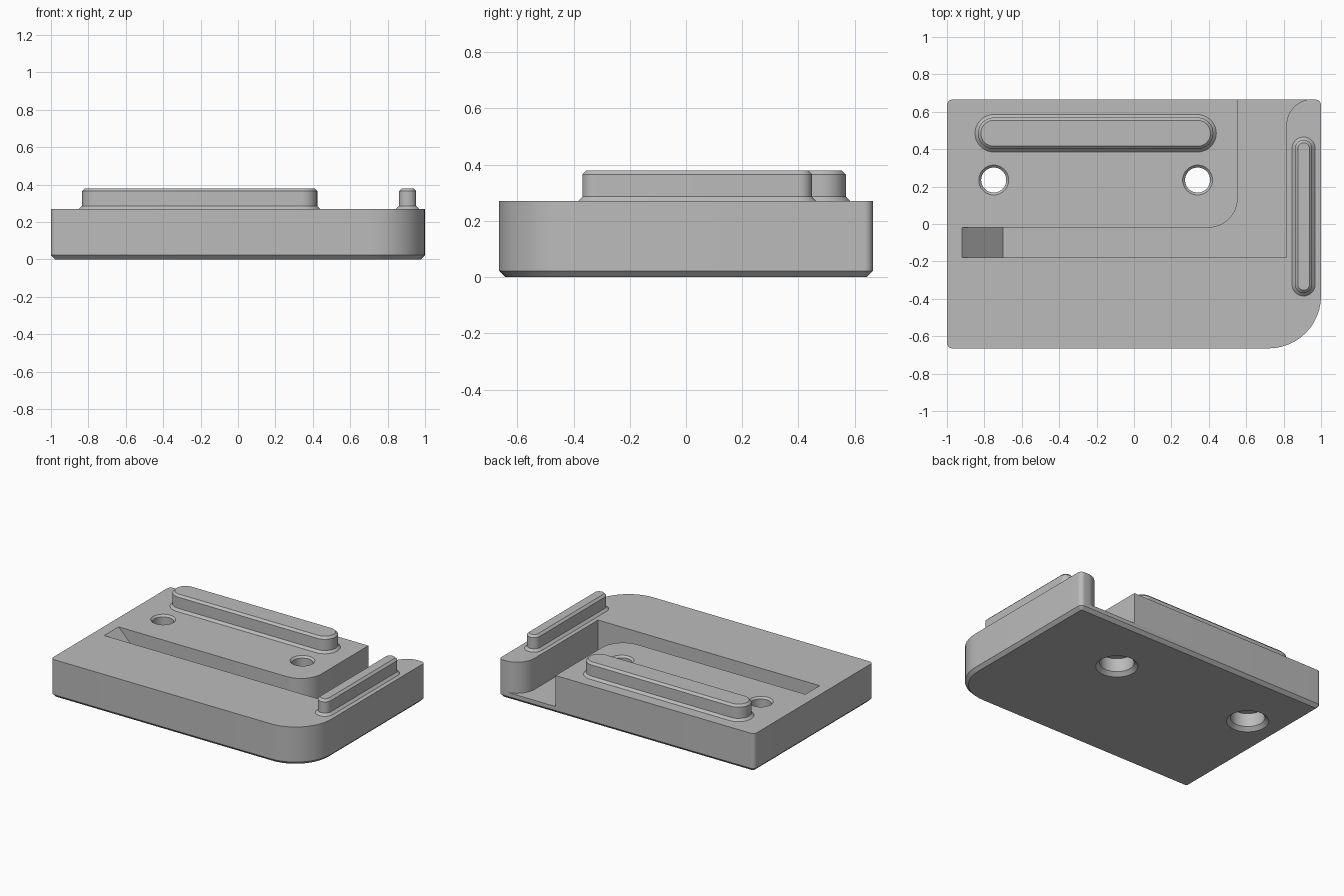
import bpy, bmesh
from math import sin, cos, pi, radians
from mathutils import Vector

cube = bpy.data.objects.get("Cube")
if cube:
    bpy.data.objects.remove(cube, do_unlink=True)

grey = bpy.data.materials.new("plain grey")
grey.use_nodes = True
colour = (0.5, 0.5, 0.5, 1)
grey.diffuse_color = colour
grey.node_tree.nodes["Principled BSDF"].inputs["Base Color"].default_value = colour

TOP = 0.27     # deck height
FLOOR = 0.05   # channel floor height


def fillet(corners, steps=12):
    """Outline of a right-angled polygon with a radius at each corner."""
    points = []
    for i, (x, y, r) in enumerate(corners):
        p = Vector((x, y))
        if r == 0:
            points.append(p)
            continue
        back = (Vector(corners[i - 1][:2]) - p).normalized()
        ahead = (Vector(corners[(i + 1) % len(corners)][:2]) - p).normalized()
        centre = p + r * (back + ahead)
        for k in range(steps + 1):
            t = k / steps * pi / 2
            points.append(centre - r * (cos(t) * ahead + sin(t) * back))
    return points


def loft(name, sections):
    """Closed solid through (outline, z) sections."""
    bm = bmesh.new()
    rings = [[bm.verts.new((p.x, p.y, z)) for p in outline] for outline, z in sections]
    for a, b in zip(rings, rings[1:]):
        n = len(a)
        for i in range(n):
            j = (i + 1) % n
            bm.faces.new((a[i], a[j], b[j], b[i]))
    bm.faces.new(rings[0][::-1])
    bm.faces.new(rings[-1])
    bmesh.ops.remove_doubles(bm, verts=bm.verts, dist=1e-5)
    bmesh.ops.recalc_face_normals(bm, faces=bm.faces)
    mesh = bpy.data.meshes.new(name)
    bm.to_mesh(mesh)
    bm.free()
    mesh.materials.append(grey)
    obj = bpy.data.objects.new(name, mesh)
    bpy.context.collection.objects.link(obj)
    return obj


def smooth(obj):
    bpy.ops.object.select_all(action='DESELECT')
    obj.select_set(True)
    bpy.context.view_layer.objects.active = obj
    bpy.ops.object.shade_smooth_by_angle(angle=radians(25))


def cut(obj, cutter):
    """Subtract the cutter, then discard it."""
    mod = obj.modifiers.new("cut", 'BOOLEAN')
    mod.operation = 'DIFFERENCE'
    mod.solver = 'EXACT'
    mod.object = cutter
    bpy.context.view_layer.update()
    graph = bpy.context.evaluated_depsgraph_get()
    mesh = bpy.data.meshes.new_from_object(obj.evaluated_get(graph))
    obj.modifiers.clear()
    obj.data = mesh
    bpy.data.objects.remove(cutter, do_unlink=True)


# Base plate with one large rounded corner and a bevelled underside
def plate(inset):
    x, y, r = 1 - inset, 0.665 - inset, 0.03 - inset
    return fillet([(-x, -y, r), (x, -y, 0.28 - inset), (x, y, r), (-x, y, r)])


base = loft("base_plate", [(plate(0.022), 0), (plate(0), 0.022), (plate(0), TOP)])

# L-shaped channel, open at the back, with a ramp at its closed end
ramp_foot = -0.70
path = fillet([(ramp_foot, -0.18, 0), (0.815, -0.18, 0), (0.815, 0.668, 0.14),
               (1.1, 0.668, 0), (1.1, 0.8, 0), (0.555, 0.8, 0),
               (0.555, -0.02, 0.16), (ramp_foot, -0.02, 0)])
rise = 0.27
raised = [Vector((p.x - rise if p.x < ramp_foot + 0.01 else p.x, p.y)) for p in path]
cut(base, loft("channel_cutter", [(path, FLOOR), (raised, FLOOR + rise)]))

# Counterbored screw holes
HOLE_PROFILE = [(0.16, -0.025), (0.11, 0.025), (0.11, 0.12), (0.067, 0.12),
                (0.067, TOP - 0.013), (0.08, TOP), (0.093, TOP + 0.013)]
for hx in (-0.75, 0.34):
    sections = []
    for r, z in HOLE_PROFILE:
        ring = [Vector((hx + r * cos(k * pi / 24), 0.235 + r * sin(k * pi / 24)))
                for k in range(48)]
        sections.append((ring, z))
    cut(base, loft("hole_cutter", sections))
smooth(base)


# Raised round-ended ribs with a flared foot and bevelled top
def rib(name, x0, x1, y0, y1, half):
    sections = []
    for inset, z in ((0, 0.262), (0, TOP), (0.016, TOP + 0.016), (0.016, 0.365), (0.031, 0.38)):
        r = half - inset
        sections.append((fillet([(x0 - r, y0 - r, r), (x1 + r, y0 - r, r),
                                 (x1 + r, y1 + r, r), (x0 - r, y1 + r, r)]), z))
    smooth(loft(name, sections))


rib("long_rib", -0.75, 0.34, 0.485, 0.485, 0.1)
rib("side_rib", 0.907, 0.907, -0.323, 0.403, 0.062)
